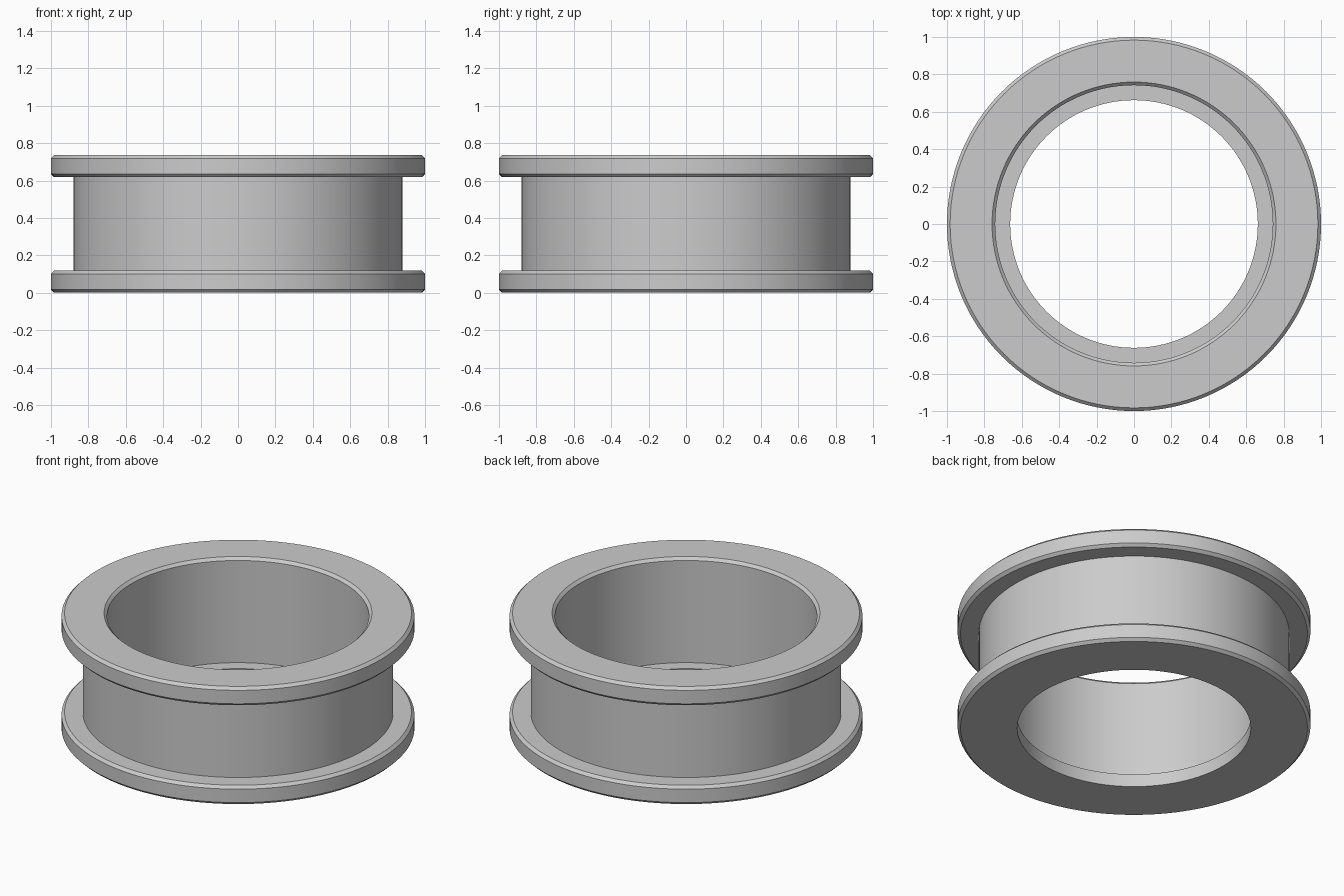
import bpy
import bmesh
import math

default_cube = bpy.data.objects.get("Cube")
if default_cube:
    bpy.data.objects.remove(default_cube, do_unlink=True)

SEGMENTS = 128
HEIGHT, FLANGE, BEVEL = 0.736, 0.118, 0.017
OUTER, GROOVE, BORE, LIP = 1.0, 0.88, 0.742, 0.662
LIP_HEIGHT = 0.08

grey = bpy.data.materials.new("plain grey")
grey.use_nodes = True
colour = (0.6, 0.6, 0.6, 1)
grey.diffuse_color = colour
grey.node_tree.nodes["Principled BSDF"].inputs["Base Color"].default_value = colour


def flange_profile(low, high):
    """Chamfered outer edge of one flange, as (radius, height) points."""
    return [(OUTER - BEVEL, low), (OUTER, low + BEVEL),
            (OUTER, high - BEVEL), (OUTER - BEVEL, high)]


def lathe(name, profile):
    """Spin a closed profile around the z axis."""
    bm = bmesh.new()
    verts = [bm.verts.new((r, 0, z)) for r, z in profile]
    edges = [bm.edges.new((a, b)) for a, b in zip(verts, verts[1:] + verts[:1])]
    bmesh.ops.spin(bm, geom=verts + edges, cent=(0, 0, 0), axis=(0, 0, 1),
                   angle=math.tau, steps=SEGMENTS, use_merge=True)
    bmesh.ops.remove_doubles(bm, verts=bm.verts, dist=0.0001)
    bmesh.ops.recalc_face_normals(bm, faces=bm.faces)
    mesh = bpy.data.meshes.new(name)
    bm.to_mesh(mesh)
    bm.free()
    mesh.materials.append(grey)
    obj = bpy.data.objects.new(name, mesh)
    bpy.context.collection.objects.link(obj)
    bpy.ops.object.select_all(action='DESELECT')
    obj.select_set(True)
    bpy.context.view_layer.objects.active = obj
    bpy.ops.object.shade_smooth_by_angle(angle=math.radians(30))
    return obj


# Outside: lower flange, groove, upper flange
outside = (flange_profile(0, FLANGE)
           + [(GROOVE, FLANGE), (GROOVE, HEIGHT - FLANGE)]
           + flange_profile(HEIGHT - FLANGE, HEIGHT))

# Inside: chamfered mouth, bore, and the narrow lip at the base
inside = [(BORE + BEVEL, HEIGHT), (BORE, HEIGHT - BEVEL),
          (BORE, LIP_HEIGHT), (LIP, LIP_HEIGHT), (LIP, 0)]

lathe("flanged_ring", outside + inside)
